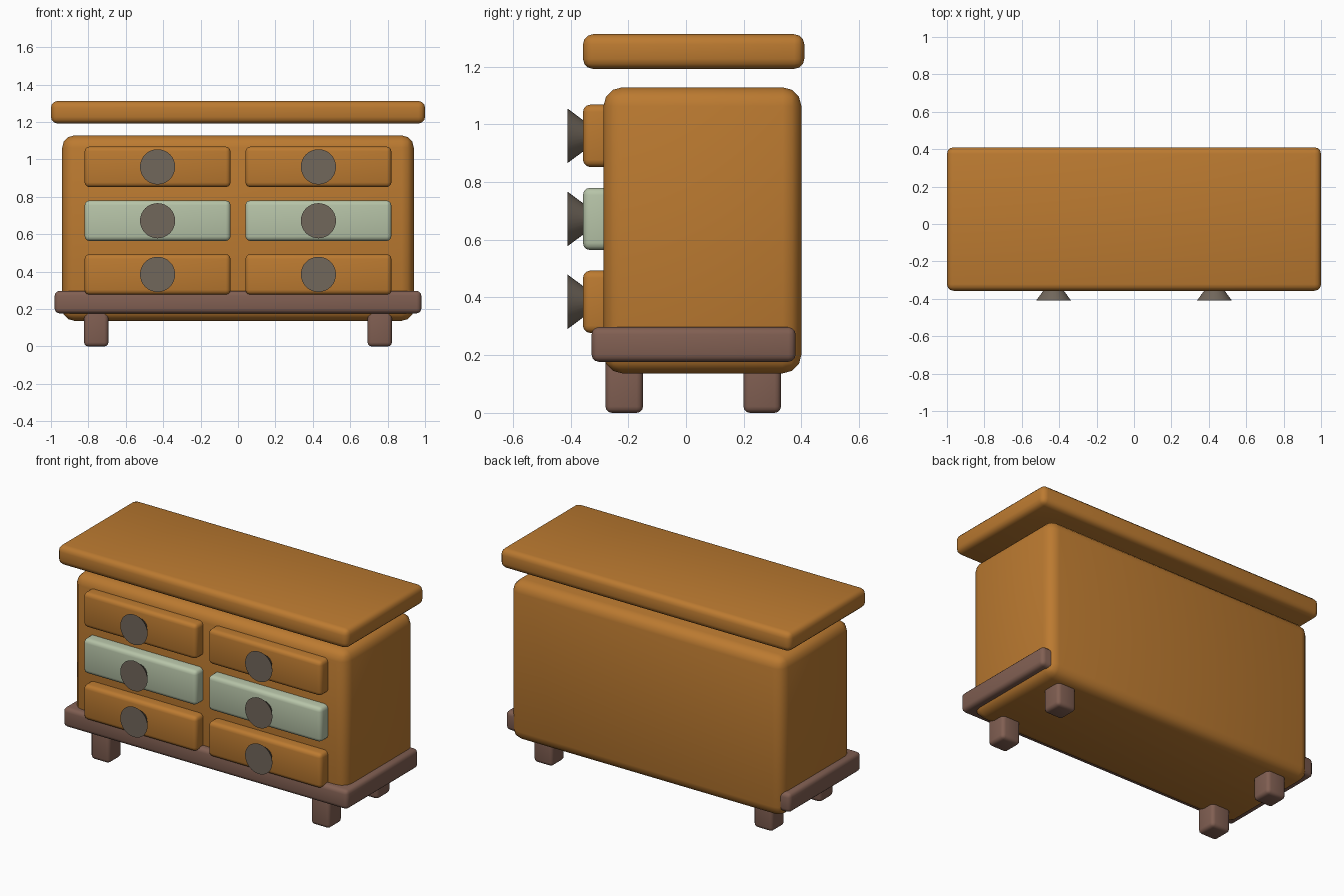
import bpy
import math

if "Cube" in bpy.data.objects:
    bpy.data.objects.remove(bpy.data.objects["Cube"])


def material(name, color):
    m = bpy.data.materials.new(name)
    m.diffuse_color = (*color, 1.0)
    m.use_nodes = True
    m.node_tree.nodes["Principled BSDF"].inputs["Base Color"].default_value = m.diffuse_color
    return m


wood = material("orange wood", (0.50, 0.195, 0.03))
sage = material("sage green", (0.47, 0.55, 0.39))
brown = material("dark brown wood", (0.22, 0.115, 0.085))
metal = material("grey metal", (0.165, 0.135, 0.105))


def rounded_box(name, x, y, z, bevel, mat, segments=3):
    """Soft-edged box from (min, max) ranges on each axis."""
    ranges = (x, y, z)
    bpy.ops.mesh.primitive_cube_add(size=1, location=[(a + b) / 2 for a, b in ranges])
    ob = bpy.context.object
    ob.name = name
    ob.scale = [b - a for a, b in ranges]
    bpy.ops.object.transform_apply(location=False, rotation=False, scale=True)
    mod = ob.modifiers.new("Bevel", 'BEVEL')
    mod.width = bevel
    mod.segments = segments
    ob.data.materials.append(mat)
    bpy.ops.object.shade_smooth()
    return ob


def knob(name, x, z):
    """Cone whose wide flat end faces the front."""
    bpy.ops.mesh.primitive_cone_add(vertices=32, radius1=0.094, radius2=0.02, depth=0.10,
                                    location=(x, -0.36, z),
                                    rotation=(-math.pi / 2, 0, 0))
    ob = bpy.context.object
    ob.name = name
    ob.data.materials.append(metal)
    bpy.ops.object.shade_smooth_by_angle(angle=math.radians(35))


# Cabinet body, floating top slab and base skirt
rounded_box("cabinet_body", (-0.94, 0.94), (-0.286, 0.40), (0.137, 1.128), 0.065, wood)
rounded_box("top_slab", (-1.0, 1.0), (-0.357, 0.41), (1.192, 1.312), 0.035, wood)
rounded_box("base_skirt", (-0.98, 0.98), (-0.327, 0.38), (0.177, 0.297), 0.025, brown)

# Drawers and knobs, two columns by three rows
rows = (("bottom", 0.385, wood), ("middle", 0.672, sage), ("top", 0.96, wood))
for side, s in (("left", -1), ("right", 1)):
    for row, z, mat in rows:
        x = 0.43 * s
        rounded_box(f"{row}_{side}_drawer", (x - 0.39, x + 0.39), (-0.357, -0.22),
                    (z - 0.108, z + 0.108), 0.025, mat)
        knob(f"{row}_{side}_knob", x, z)

    # Short legs
    for end, y0 in (("front", -0.279), ("back", 0.199)):
        x = 0.758 * s
        rounded_box(f"{end}_{side}_leg", (x - 0.065, x + 0.065), (y0, y0 + 0.13),
                    (0.0, 0.23), 0.022, brown)
